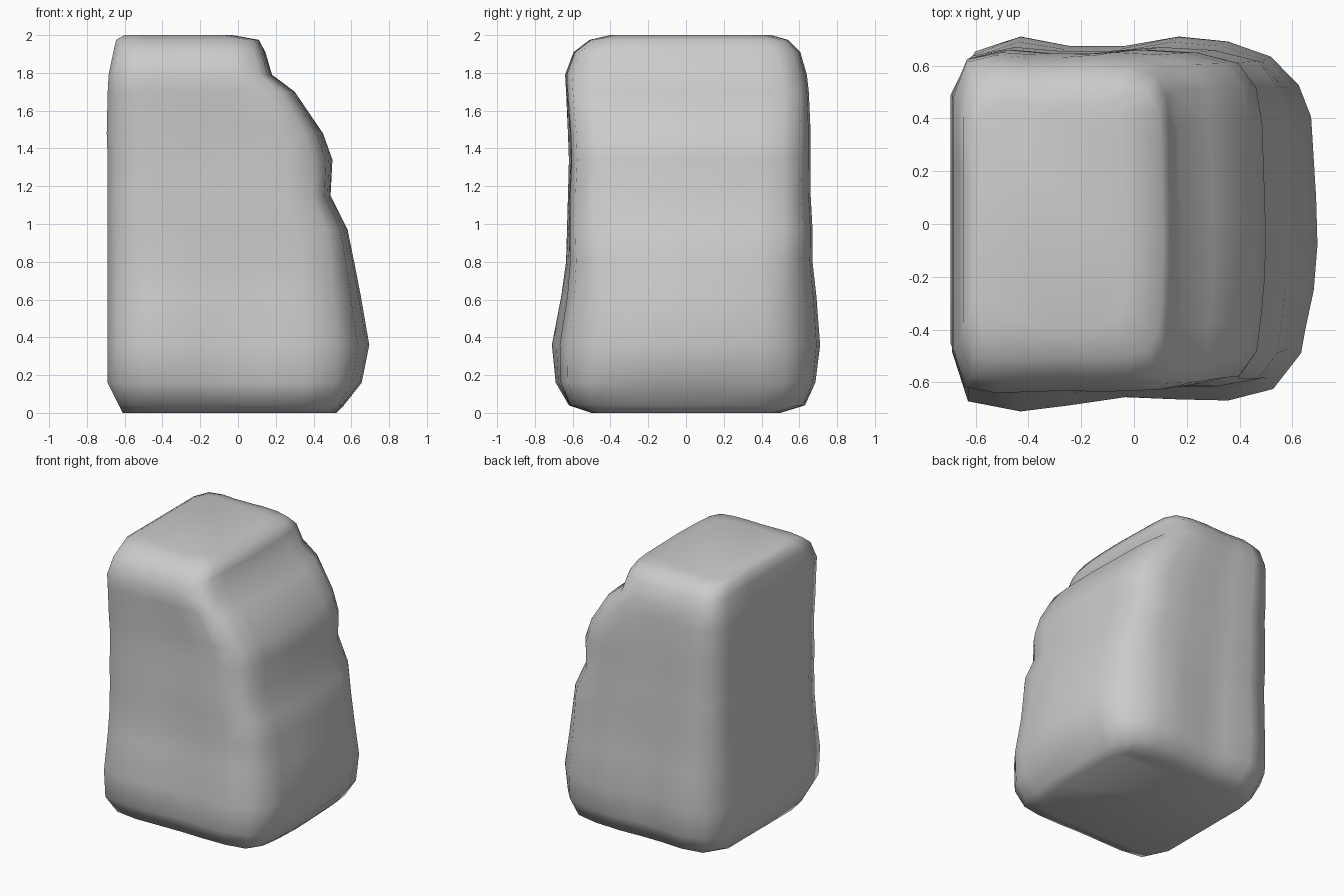
import bpy, bmesh

# Plan outline of the boulder at its widest (counter-clockwise from front left)
OUTLINE = [(-.63, -.67), (-.43, -.71), (-.25, -.685), (-.03, -.65), (.17, -.66), (.35, -.665),
           (.52, -.62), (.63, -.48), (.645, -.40), (.68, -.25), (.695, -.08), (.69, .10),
           (.67, .41), (.62, .53), (.51, .64), (.35, .70), (.17, .72), (-.04, .68),
           (-.24, .68), (-.43, .72), (-.60, .66), (-.69, .50), (-.69, .25), (-.69, 0),
           (-.69, -.25), (-.69, -.47)]

# Squarer outline used towards the base and the top
BOX = [(-.62, -.685), (-.43, -.71), (-.20, -.705), (0, -.70), (.20, -.705), (.42, -.70),
       (.59, -.67), (.66, -.57), (.68, -.42), (.69, -.25), (.695, -.08), (.69, .10),
       (.68, .42), (.66, .57), (.59, .67), (.40, .71), (.17, .72), (-.04, .71),
       (-.24, .71), (-.43, .72), (-.61, .69), (-.69, .54), (-.69, .25), (-.69, 0),
       (-.69, -.25), (-.69, -.52)]

# Height, left, right, front and back extent, squareness of each layer
LAYERS = [(0, -.61, .52, -.50, .50, 1),
          (.04, -.63, .56, -.62, .63, 1),
          (.16, -.69, .655, -.69, .685, .5),
          (.36, -.69, .695, -.71, .71, .1),
          (.62, -.69, .65, -.66, .69, .3),
          (.80, -.69, .615, -.635, .67, .6),
          (.97, -.69, .58, -.63, .67, .8),
          (1.15, -.69, .49, -.625, .66, .9),
          (1.34, -.69, .50, -.62, .66, .8),
          (1.48, -.695, .45, -.625, .66, .8),
          (1.70, -.69, .30, -.635, .65, 1),
          (1.79, -.685, .18, -.64, .64, 1),
          (1.91, -.66, .145, -.595, .605, 1),
          (1.975, -.645, .11, -.51, .54, 1),
          (2.0, -.60, -.03, -.40, .45, 1)]

# Loft the layers into one closed stone
bm = bmesh.new()
rings = []
for z, left, right, front, back, square in LAYERS:
    ring = []
    for (ox, oy), (bx, by) in zip(OUTLINE, BOX):
        px = ox + (bx - ox) * square
        py = oy + (by - oy) * square
        x = left + (px + .69) / 1.385 * (right - left)
        y = py / .72 * back if py > 0 else py / .71 * -front
        ring.append(bm.verts.new((x, y, z)))
    rings.append(ring)
n = len(OUTLINE)
for low, high in zip(rings, rings[1:]):
    for i in range(n):
        j = (i + 1) % n
        bm.faces.new((low[i], low[j], high[j], high[i]))

# Flat base and top caps
bm.faces.new(rings[0][::-1])
bm.faces.new(rings[-1])
bm.normal_update()
for f in bm.faces:
    f.smooth = True

mesh = bpy.data.meshes.new("boulder")
bm.to_mesh(mesh)
bm.free()
boulder = bpy.data.objects.new("boulder", mesh)
bpy.context.collection.objects.link(boulder)
